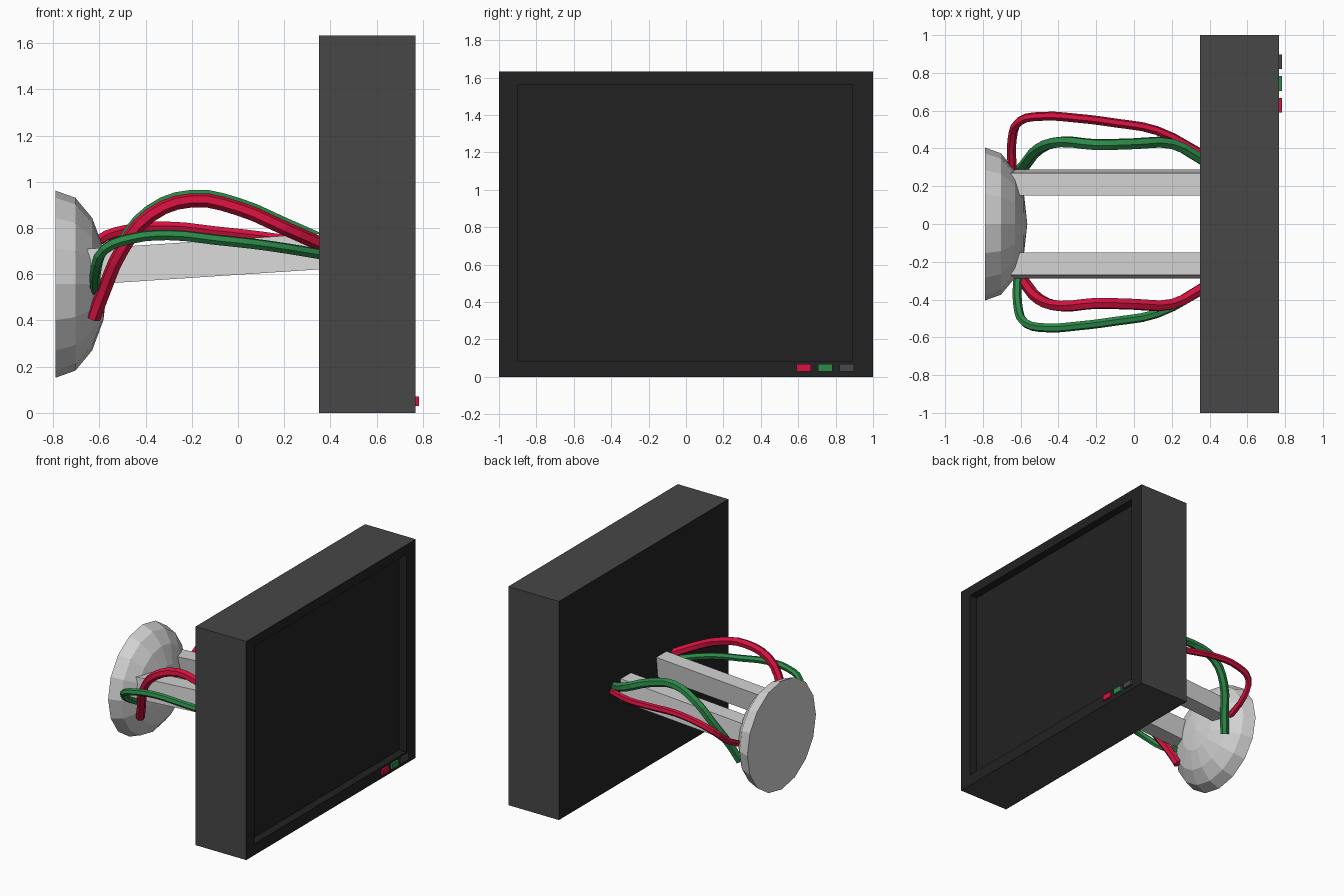
import bpy, bmesh, math
from mathutils import Matrix, Vector

if "Cube" in bpy.data.objects:
    bpy.data.objects.remove(bpy.data.objects["Cube"])


def mat(name, hexcol):
    lin = []
    for i in (0, 2, 4):
        c = int(hexcol[i:i + 2], 16) / 255
        lin.append(c / 12.92 if c < 0.04045 else ((c + 0.055) / 1.055) ** 2.4)
    m = bpy.data.materials.new(name)
    m.diffuse_color = (*lin, 1)
    m.use_nodes = True
    m.node_tree.nodes["Principled BSDF"].inputs["Base Color"].default_value = m.diffuse_color
    return m


LIGHT = mat("light grey", "d2d2d2")
DARK = mat("dark grey", "474747")
BLACK = mat("black", "222222")
RED = mat("red", "d61240")
GREEN = mat("green", "2d8a49")


def finish(name, bm, *mats):
    bmesh.ops.recalc_face_normals(bm, faces=bm.faces)
    me = bpy.data.meshes.new(name)
    bm.to_mesh(me)
    bm.free()
    for m in mats:
        me.materials.append(m)
    ob = bpy.data.objects.new(name, me)
    bpy.context.collection.objects.link(ob)
    return ob


def box(lo, hi):
    bm = bmesh.new()
    lo, hi = Vector(lo), Vector(hi)
    bmesh.ops.create_cube(bm, size=1, matrix=Matrix.Translation((lo + hi) / 2)
                          @ Matrix.Diagonal((*(hi - lo), 1)))
    return bm


# monitor body: grey sides, black front and back, recessed screen facing +x
bm = box((0.35, -1, 0), (0.768, 1, 1.633))
bm.normal_update()
front = next(f for f in bm.faces if f.normal.x > 0.9)
bmesh.ops.inset_individual(bm, faces=[front], thickness=0.09)
for v in front.verts:
    v.co.y = 0.89 if v.co.y > 0 else -0.9
    v.co.z = 1.56 if v.co.z > 0.8 else 0.085
ring = bmesh.ops.extrude_discrete_faces(bm, faces=[front])["faces"][0]
outer_loop = [e for e in bm.edges if e.is_boundary and not e.link_faces[0] is ring]
bmesh.ops.bridge_loops(bm, edges=outer_loop + list(ring.edges))
for v in ring.verts:
    v.co.x -= 0.06
bm.normal_update()
for f in bm.faces:
    c = f.calc_center_median()
    inside = abs(c.y) < 0.95 and 0.05 < c.z < 1.6
    f.material_index = 1 if abs(f.normal.x) > 0.9 or inside else 0
finish("monitor", bm, DARK, BLACK)

# front buttons
for name, y, m in (("red_button", 0.59, RED), ("green_button", 0.705, GREEN),
                   ("grey_button", 0.82, DARK)):
    finish(name, box((0.76, y, 0.03), (0.784, y + 0.078, 0.07)), m)

# wall dome: half a flattened faceted sphere with a flat back
bm = bmesh.new()
bmesh.ops.create_uvsphere(bm, u_segments=16, v_segments=8, radius=1)
bmesh.ops.bisect_plane(bm, geom=bm.verts[:] + bm.edges[:] + bm.faces[:], dist=1e-4,
                       plane_co=(0, 0, 0), plane_no=(0, 0, -1), clear_outer=True)
bmesh.ops.holes_fill(bm, edges=[e for e in bm.edges if e.is_boundary], sides=0)
bm.transform(Matrix.Translation((-0.79, 0, 0.557)) @ Matrix.Diagonal((0.225, 0.405, 0.405, 1))
             @ Matrix.Rotation(math.pi / 2, 4, 'Y'))
finish("wall_dome", bm, LIGHT)

# two support arms, rising toward the monitor and leaning outward at the bottom
for side, s in (("back", 1), ("front", -1)):
    bm = box((-0.67, 0.15, 0), (0.37, 0.27, 0.155))
    for v in bm.verts:
        if v.co.z < 0.1:
            v.co.y += 0.018
        v.co.z += 0.555 + (v.co.x + 0.65) * 0.066
        v.co.y *= s
    finish(side + "_arm", bm, LIGHT)


def cable(name, pts, radius, m):
    cu = bpy.data.curves.new(name, 'CURVE')
    cu.dimensions = '3D'
    cu.bevel_depth = radius
    cu.bevel_resolution = 1
    cu.resolution_u = 3
    cu.use_fill_caps = True
    sp = cu.splines.new('BEZIER')
    sp.bezier_points.add(len(pts) - 1)
    for bp, p in zip(sp.bezier_points, pts):
        bp.co = p
        bp.handle_left_type = bp.handle_right_type = 'AUTO'
    sp.use_smooth = False
    cu.materials.append(m)
    ob = bpy.data.objects.new(name, cu)
    bpy.context.collection.objects.link(ob)
    bpy.ops.object.select_all(action='DESELECT')
    ob.select_set(True)
    bpy.context.view_layer.objects.active = ob
    bpy.ops.object.convert(target='MESH')


# cables: a thick high arch and a thin wide one per side, colours swapped
HIGH = [(-0.625, 0.26, 0.41), (-0.58, 0.31, 0.53), (-0.5, 0.40, 0.71), (-0.38, 0.435, 0.855),
        (-0.2, 0.42, 0.92), (0, 0.425, 0.885), (0.2, 0.425, 0.80), (0.37, 0.335, 0.725)]
WIDE = [(-0.615, 0.27, 0.53), (-0.615, 0.43, 0.62), (-0.575, 0.525, 0.71), (-0.46, 0.55, 0.755),
        (-0.3, 0.54, 0.77), (-0.1, 0.515, 0.75), (0.12, 0.475, 0.725), (0.37, 0.345, 0.685)]
for side, s, high, wide in (("front", -1, RED, GREEN), ("back", 1, GREEN, RED)):
    k = 1 if s > 0 else 0
    cable(side + "_high_cable", [(x, s * y, z + 0.015 * k) for x, y, z in HIGH], 0.031, high)
    cable(side + "_wide_cable", [(x - 0.03 * k * (x < -0.4), s * (y + 0.02 * k), z + 0.035 * k)
                                 for x, y, z in WIDE], 0.024, wide)
